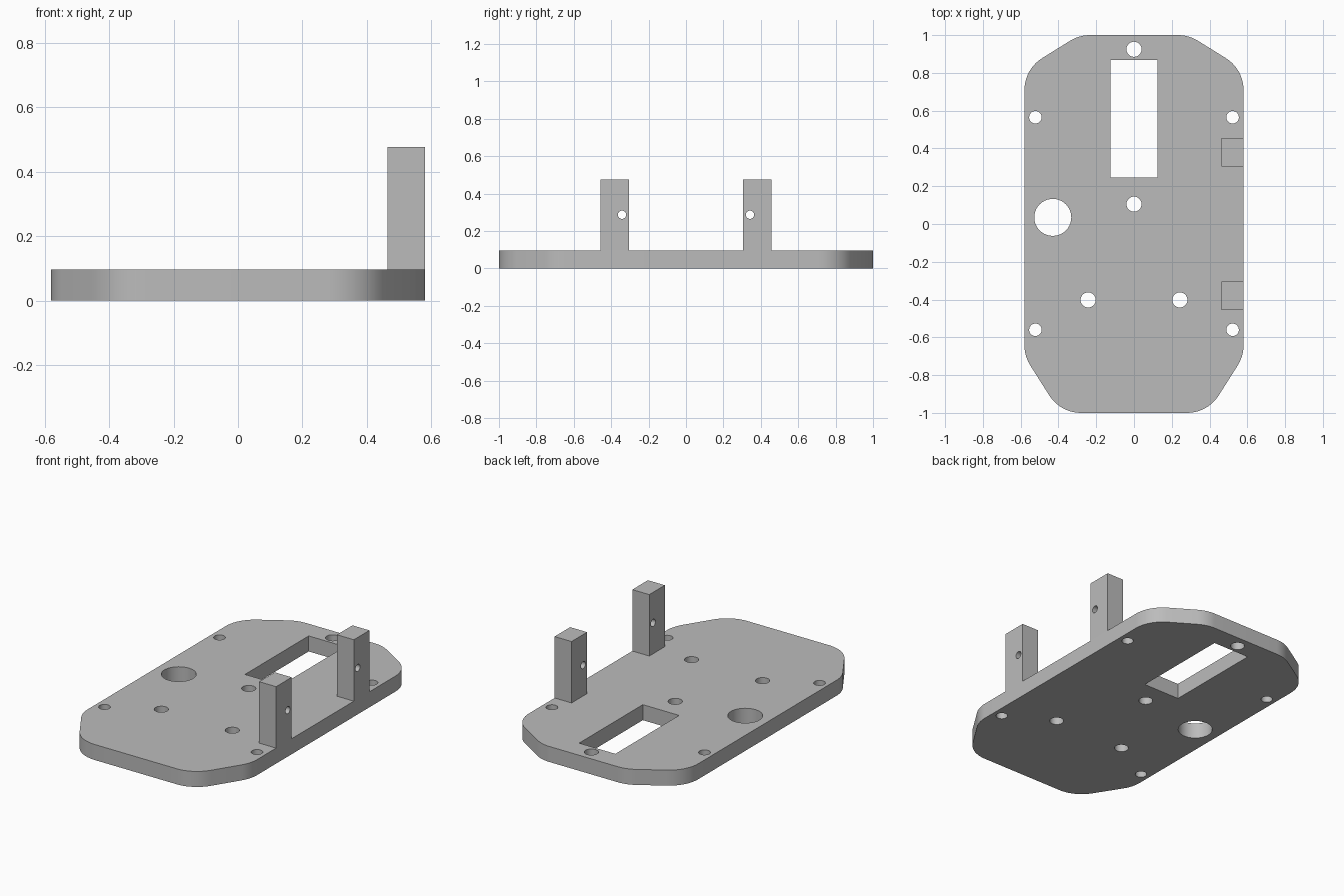
import bpy
import bmesh
from math import cos, sin, pi, radians
from mathutils import Vector, Matrix

cube = bpy.data.objects.get("Cube")
if cube:
    bpy.data.objects.remove(cube, do_unlink=True)

grey = bpy.data.materials.new("plain grey")
grey.use_nodes = True
colour = (0.5, 0.5, 0.5, 1)
grey.diffuse_color = colour
grey.node_tree.nodes["Principled BSDF"].inputs["Base Color"].default_value = colour

PLATE_TOP = 0.096
POST_TOP = 0.476
HALF_WIDTH = 0.58


def make_object(name, bm):
    bmesh.ops.recalc_face_normals(bm, faces=bm.faces)
    mesh = bpy.data.meshes.new(name)
    bm.to_mesh(mesh)
    bm.free()
    mesh.materials.append(grey)
    obj = bpy.data.objects.new(name, mesh)
    bpy.context.collection.objects.link(obj)
    return obj


def add_box(bm, low, high):
    low, high = Vector(low), Vector(high)
    size = Matrix.Diagonal((high - low).to_4d())
    bmesh.ops.create_cube(bm, size=1, matrix=Matrix.Translation((low + high) / 2) @ size)


def add_cylinder(bm, centre, radius, depth, rotation=Matrix()):
    bmesh.ops.create_cone(bm, cap_ends=True, segments=40, radius1=radius, radius2=radius,
                          depth=depth, matrix=Matrix.Translation(centre) @ rotation)


def rounded(corners, radius, steps=10):
    """Replace every corner of a convex outline with a tangent arc."""
    points = []
    for i, p in enumerate(corners):
        a = (corners[i - 1] - p).normalized()
        b = (corners[(i + 1) % len(corners)] - p).normalized()
        turn = pi - a.angle(b)
        middle = (a + b).normalized()
        centre = p + middle * (radius / cos(turn / 2))
        side = (a - b).normalized()
        for s in range(steps + 1):
            t = turn * (0.5 - s / steps)
            points.append(centre + radius * (side * sin(t) - middle * cos(t)))
    return points


def cut_and_shade(obj, cutter_bm):
    cutter = make_object(obj.name + "_cutter", cutter_bm)
    cutter.hide_render = True
    mod = obj.modifiers.new("holes", 'BOOLEAN')
    mod.operation = 'DIFFERENCE'
    mod.solver = 'EXACT'
    mod.object = cutter
    bpy.ops.object.select_all(action='DESELECT')
    obj.select_set(True)
    bpy.context.view_layer.objects.active = obj
    bpy.ops.object.modifier_apply(modifier=mod.name)
    bpy.data.objects.remove(cutter, do_unlink=True)
    bpy.ops.object.shade_smooth_by_angle(angle=radians(25))


# Base plate: chamfered rectangle with softened corners
right_side = [Vector(p) for p in ((0.39, -1), (HALF_WIDTH, -0.7), (HALF_WIDTH, 0.82), (0.29, 1))]
left_side = [Vector((-p.x, p.y)) for p in reversed(right_side)]
bm = bmesh.new()
outline = [bm.verts.new((p.x, p.y, 0)) for p in rounded(right_side + left_side, 0.2)]
face = bm.faces.new(outline)
extruded = bmesh.ops.extrude_face_region(bm, geom=[face])["geom"]
bmesh.ops.translate(bm, vec=(0, 0, PLATE_TOP),
                    verts=[g for g in extruded if isinstance(g, bmesh.types.BMVert)])
base_plate = make_object("base_plate", bm)

# Plate openings: slot, large cable hole, centre holes, mirrored screw holes
holes = [(-0.43, 0.035, 0.098), (0, 0.925, 0.04), (0, 0.105, 0.04)]
for x, y, r in ((0.243, -0.402, 0.04), (0.522, 0.565, 0.033), (0.522, -0.56, 0.033)):
    holes += [(x, y, r), (-x, y, r)]
bm = bmesh.new()
add_box(bm, (-0.124, 0.245, -0.1), (0.124, 0.868, 0.2))
for x, y, r in holes:
    add_cylinder(bm, (x, y, 0.05), r, 0.3)
cut_and_shade(base_plate, bm)

# Two upright posts on the left edge, each with a sideways pin hole
for name, sign in (("front_post", -1), ("back_post", 1)):
    y0, y1 = sorted((sign * 0.304, sign * 0.456))
    bm = bmesh.new()
    add_box(bm, (0.464, y0, PLATE_TOP), (HALF_WIDTH, y1, POST_TOP))
    post = make_object(name, bm)
    bm = bmesh.new()
    add_cylinder(bm, (0.52, sign * 0.342, 0.287), 0.022, 0.4, Matrix.Rotation(pi / 2, 4, 'Y'))
    cut_and_shade(post, bm)
